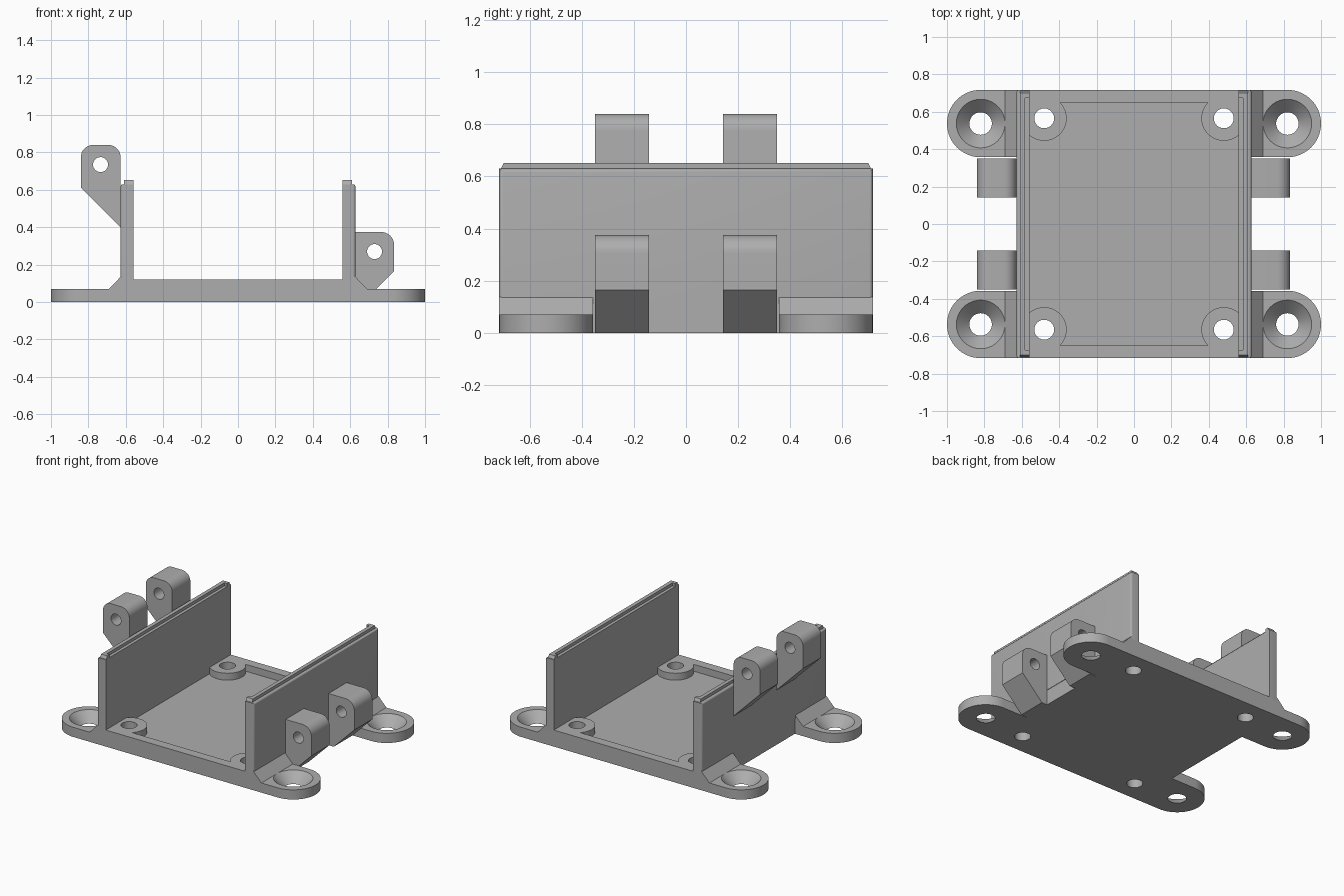
import bpy, bmesh, math
from mathutils import Vector

cube = bpy.data.objects.get("Cube")
if cube:
    bpy.data.objects.remove(cube, do_unlink=True)

grey = bpy.data.materials.new("grey plastic")
grey.use_nodes = True
COLOUR = (0.42, 0.42, 0.42, 1)
grey.diffuse_color = COLOUR
grey.node_tree.nodes["Principled BSDF"].inputs["Base Color"].default_value = COLOUR


def prism(name, outline, axis, lo, hi):
    """Extrude a 2D outline: axis 'z' takes (x, y), axis 'y' takes (x, z)."""
    def point(u, v, w):
        return (u, v, w) if axis == "z" else (u, w, v)
    bm = bmesh.new()
    face = bm.faces.new([bm.verts.new(point(u, v, lo)) for u, v in outline])
    ext = bmesh.ops.extrude_face_region(bm, geom=[face])["geom"]
    moved = [g for g in ext if isinstance(g, bmesh.types.BMVert)]
    bmesh.ops.translate(bm, verts=moved, vec=Vector(point(0, 0, hi - lo)))
    bmesh.ops.recalc_face_normals(bm, faces=bm.faces)
    mesh = bpy.data.meshes.new(name)
    bm.to_mesh(mesh)
    bm.free()
    mesh.materials.append(grey)
    ob = bpy.data.objects.new(name, mesh)
    bpy.context.collection.objects.link(ob)
    return ob


def arc(cx, cy, r, start, end, n=10):
    steps = [math.radians(start + (end - start) * i / n) for i in range(n + 1)]
    return [(cx + r * math.cos(a), cy + r * math.sin(a)) for a in steps]


def rod(name, cx, cy, r, axis, lo, hi):
    return prism(name, arc(cx, cy, r, 0, 360, 48)[:-1], axis, lo, hi)


def rect(x0, x1, y0, y1):
    return [(x0, y0), (x1, y0), (x1, y1), (x0, y1)]


def apply(ob, kind, **settings):
    mod = ob.modifiers.new(kind.title(), kind)
    for key, value in settings.items():
        setattr(mod, key, value)
    bpy.context.view_layer.objects.active = ob
    bpy.ops.object.modifier_apply(modifier=mod.name)


def cut(ob, tool):
    apply(ob, "BOOLEAN", operation="DIFFERENCE", solver="EXACT", object=tool)
    bpy.data.objects.remove(tool, do_unlink=True)


def smooth(ob):
    bpy.ops.object.select_all(action="DESELECT")
    ob.select_set(True)
    bpy.context.view_layer.objects.active = ob
    bpy.ops.object.shade_smooth_by_angle(angle=math.radians(30))


SIDES = {"left": 1, "right": -1}
ENDS = {"front": -1, "back": 1}
CORNERS = [(s, e) for s in SIDES.values() for e in ENDS.values()]
HALF_W, HALF_D = 0.625, 0.717

# Tray: block with a shallow pocket that leaves round bosses in the corners
tray = prism("tray", rect(-HALF_W, HALF_W, -HALF_D, HALF_D), "z", 0, 0.12)
pocket = prism("pocket_cutter", rect(-0.565, 0.565, -0.65, 0.65), "z", 0.07, 0.2)
for s, e in CORNERS:
    cut(pocket, rod("boss_cutter", s * 0.48, e * 0.565, 0.12, "z", 0, 0.3))
cut(tray, pocket)
for s, e in CORNERS:
    cut(tray, rod("screw_cutter", s * 0.48, e * 0.565, 0.053, "z", -0.1, 0.3))
smooth(tray)

for side, s in SIDES.items():
    # Side wall with rounded outer edges
    wall = prism(side + "_wall", rect(*sorted((s * 0.56, s * 0.628)), -HALF_D, HALF_D),
                 "z", 0.11, 0.63)
    bm = bmesh.new()
    bm.from_mesh(wall.data)
    outer = [ed for ed in bm.edges if all(abs(v.co.x) > 0.6 for v in ed.verts)
             and max(v.co.z for v in ed.verts) > 0.5]
    bmesh.ops.bevel(bm, geom=outer, offset=0.014, segments=4, profile=0.5,
                    affect="EDGES")
    bm.to_mesh(wall.data)
    bm.free()
    smooth(wall)

    # Snap lip on top of the wall, returning inward at both ends
    lip_outline = [(0.61, -0.7), (0.61, 0.7), (0.56, 0.7), (0.56, 0.675),
                   (0.582, 0.675), (0.582, -0.675), (0.56, -0.675), (0.56, -0.7)]
    lip = prism(side + "_lip", [(s * x, y) for x, y in lip_outline], "z", 0.625, 0.652)
    for v in lip.data.vertices:
        if v.co.z < 0.64 and abs(v.co.y) > 0.69:
            v.co.y *= 1.018

    for end, e in ENDS.items():
        # Mounting ear with a countersunk hole
        cx, cy, r = 0.82, 0.537, 0.18
        shape = [(0.62, cy - r)] + arc(cx, cy, r, -90, 90, 32) + [(0.62, cy + r)]
        ear = prism(f"{end}_{side}_ear", [(s * x, e * y) for x, y in shape], "z", 0, 0.07)
        sink = rod("countersink_cutter", s * cx, e * cy, 1, "z", -0.01, 0.08)
        for v in sink.data.vertices:
            radius = 0.06 + max(v.co.z, -0.01)
            v.co.x = s * cx + (v.co.x - s * cx) * radius
            v.co.y = e * cy + (v.co.y - e * cy) * radius
        cut(ear, sink)
        smooth(ear)

        # Sloped gusset between ear and wall
        slope = [(s * 0.61, 0.06), (s * 0.69, 0.06), (s * 0.69, 0.07),
                 (s * 0.625, 0.138), (s * 0.61, 0.138)]
        prism(f"{end}_{side}_gusset", slope, "y", *sorted((e * (cy - r), e * HALF_D)))

        # Hinge lug: low on the left wall, high on the right wall
        if s > 0:
            shape = ([(0.62, 0), (0.67, 0), (0.835, 0.165)]
                     + arc(0.765, 0.305, 0.07, 0, 90) + [(0.62, 0.375)])
            pin = (0.73, 0.27)
        else:
            shape = ([(-0.628, 0.4), (-0.84, 0.612)] + arc(-0.775, 0.775, 0.065, 180, 90)
                     + arc(-0.693, 0.775, 0.065, 90, 0))
            pin = (-0.735, 0.735)
        lug = prism(f"{end}_{side}_hinge_lug", shape, "y", *sorted((e * 0.142, e * 0.35)))
        cut(lug, rod("pin_cutter", *pin, 0.04, "y", -1, 1))
        smooth(lug)
